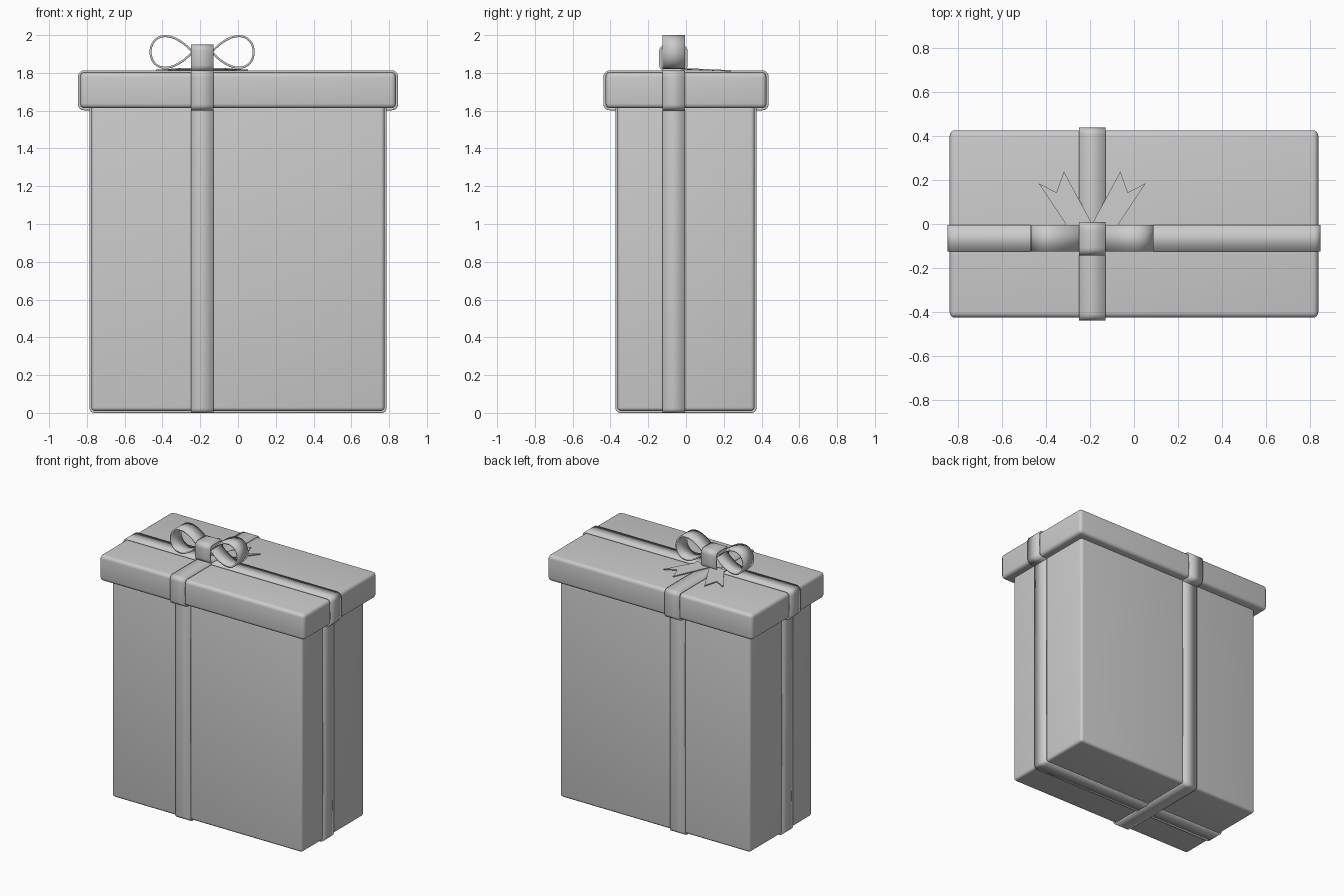
import bpy, bmesh, math

if "Cube" in bpy.data.objects:
    bpy.data.objects.remove(bpy.data.objects["Cube"])

CX, CY, HALF = -0.19, -0.065, 0.06   # ribbon crossing point and half width


def link(name, verts, faces, angle=35):
    me = bpy.data.meshes.new(name)
    me.from_pydata(verts, [], faces)
    ob = bpy.data.objects.new(name, me)
    bpy.context.collection.objects.link(ob)
    for p in me.polygons:
        p.use_smooth = True
    bpy.ops.object.select_all(action='DESELECT')
    ob.select_set(True)
    bpy.context.view_layer.objects.active = ob
    bpy.ops.object.shade_smooth_by_angle(angle=math.radians(angle))
    return ob


def rounded_box(name, hx, hy, z0, z1, r):
    bm = bmesh.new()
    bmesh.ops.create_cube(bm, size=1)
    for v in bm.verts:
        v.co = (v.co.x * 2 * hx, v.co.y * 2 * hy, (z0 + z1) / 2 + v.co.z * (z1 - z0))
    bmesh.ops.bevel(bm, geom=bm.edges[:], offset=r, segments=4, profile=0.5, affect='EDGES')
    verts = [v.co[:] for v in bm.verts]
    bm.verts.index_update()
    faces = [[v.index for v in f.verts] for f in bm.faces]
    bm.free()
    return link(name, verts, faces)


def rounded_rect(u0, u1, z0, z1, r, n=5):
    pts = []
    corners = [(u1 - r, z1 - r), (u0 + r, z1 - r), (u0 + r, z0 + r), (u1 - r, z0 + r)]
    for k, (cu, cz) in enumerate(corners):
        for i in range(n + 1):
            a = math.pi / 2 * (k + i / n)
            pts.append((cu + r * math.cos(a), cz + r * math.sin(a)))
    return pts


def band(name, pts, axis, thick):
    """Closed counter-clockwise (u, z) outline swept across the ribbon width."""
    n = len(pts)
    verts = []
    for s in (-HALF, HALF):
        for u, z in pts:
            verts.append((CX + s, u, z) if axis == 'X' else (u, CY + s, z))
    faces = [[i, (i + 1) % n, n + (i + 1) % n, n + i] for i in range(n)]
    if axis == 'Y':
        faces = [f[::-1] for f in faces]
    ob = link(name, verts, faces)
    m = ob.modifiers.new("thickness", 'SOLIDIFY')
    m.thickness, m.offset = thick, -1
    return ob


# Box and lid
rounded_box("box_body", 0.776, 0.363, 0.01, 1.63, 0.02)
rounded_box("box_lid", 0.836, 0.425, 1.613, 1.803, 0.025)

# Ribbons around the box and the lid
for axis, bu, lu in (('X', 0.373, 0.437), ('Y', 0.786, 0.847)):
    band("body_ribbon_" + axis, rounded_rect(-bu, bu, 0, 1.63, 0.025), axis, 0.012)
    band("lid_ribbon_" + axis, rounded_rect(-lu, lu, 1.602, 1.813, 0.032), axis, 0.012)

# Teardrop bow loops on both sides of the knot
for side, label in ((-1, "left"), (1, "right")):
    pts = []
    for i in range(1, 48):
        t = 2 * math.pi * i / 48
        x = 0.162 - 0.1165 * math.cos(t)
        z = 1.911 + 0.111 * math.sin(t) * math.sin(t / 2) ** 0.8
        pts.append((CX + side * x, z))
    if side == 1:
        pts.reverse()
    band("bow_loop_" + label, pts, 'Y', 0.011)

# Knot band wrapped round the middle
band("bow_knot", rounded_rect(-0.142, 0.009, 1.808, 1.95, 0.035), 'X', 0.012)

# Forked tails lying on the lid behind the bow
tail = [(0.0, -0.03), (0.12, -0.03), (0.12, 0.0), (0.243, 0.185), (0.162, 0.143),
        (0.128, 0.238), (0.006, 0.012)]
for side, label in ((-1, "left"), (1, "right")):
    verts = [(CX + side * x, y, 1.825 - 0.045 * max(y, 0) + dz)
             for dz in (-0.007, 0) for x, y in tail]
    n = len(tail)
    faces = [list(range(n))[::-1], list(range(n, 2 * n))]
    faces += [[i, (i + 1) % n, n + (i + 1) % n, n + i] for i in range(n)]
    if side == -1:
        faces = [f[::-1] for f in faces]
    link("bow_tail_" + label, verts, faces)
